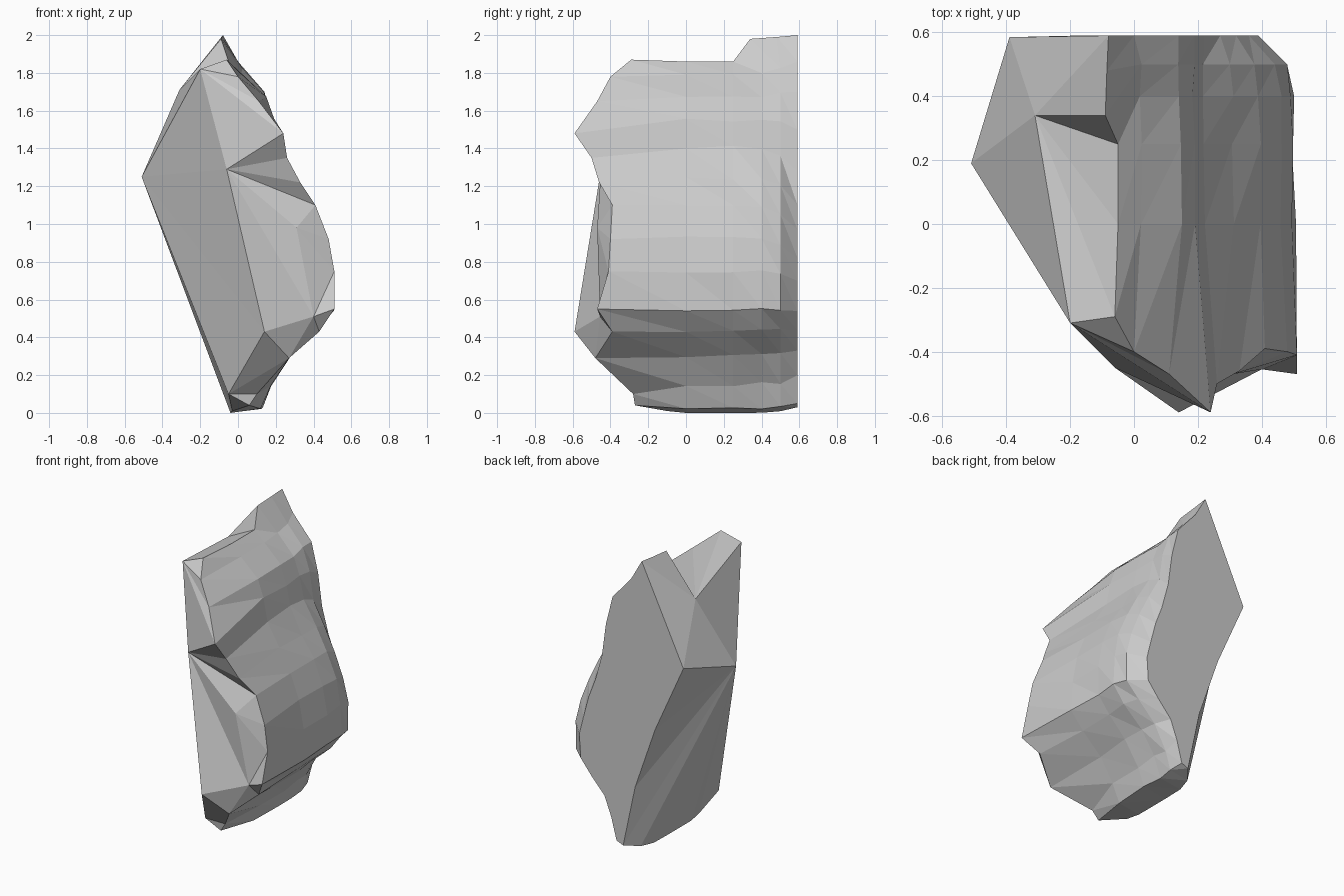
import bpy, bmesh, random
from mathutils import Vector

if "Cube" in bpy.data.objects:
    bpy.data.objects.remove(bpy.data.objects["Cube"])

random.seed(4)

# Layered right-hand side: broken front edge (x, y, z), then middle and back profiles (x, z)
front = [(-.06, -.29, 1.87), (0, -.40, 1.78), (.11, -.47, 1.65), (.24, -.59, 1.48), (.26, -.50, 1.35),
         (.33, -.46, 1.22), (.41, -.39, 1.10), (.48, -.40, .92), (.51, -.41, .75), (.51, -.47, .55),
         (.43, -.39, .43), (.27, -.48, .29), (.10, -.28, .10), (.06, -.27, .04), (-.03, -.10, .01)]
middle = [(-.05, 1.86), (.03, 1.80), (.15, 1.68), (.19, 1.55), (.22, 1.41), (.31, 1.24), (.40, 1.10),
          (.47, .93), (.50, .75), (.505, .55), (.42, .43), (.28, .30), (.18, .15), (.13, .03), (-.04, 0)]
back = [(-.08, 2.0), (0, 1.86), (.14, 1.70), (.19, 1.50), (.22, 1.28), (.27, 1.10), (.32, .97),
        (.36, .82), (.39, .70), (.38, .54), (.30, .44), (.20, .33), (.15, .20), (.11, .05), (.06, .03)]

# (y, blend from middle to back) for each section behind the broken edge
sections = [(0.0, 0), (.25, 0), (.40, .03), (.50, .3), (.59, 1)]

bm = bmesh.new()


def v(x, y, z):
    return bm.verts.new((x, y, z))


def fan(apex, ring):
    for p, q in zip(ring, ring[1:]):
        bm.faces.new((apex, p, q))


rows = []
for i, (f, m, b) in enumerate(zip(front, middle, back)):
    row = [v(*f)]
    for y, t in sections:
        p = Vector((m[0], y, m[1])).lerp(Vector((b[0], y, b[1])), t)
        if 0 < i < 14 and y < .55:
            p.x += random.uniform(-.012, .004)
            p.z += random.uniform(-.012, .012)
            if i in (8, 9) and y == .50:      # small chipped knob near the back
                p.x += .02
        row.append(v(*p))
    rows.append(row)

# Raised crest at the back of the top edge
rows[0][3].co = (-.09, .34, 1.98)
rows[0][4].co = (-.085, .48, 1.99)

for r, s in zip(rows, rows[1:]):
    for j in range(len(sections)):
        bm.faces.new((r[j], r[j + 1], s[j + 1]))
        bm.faces.new((r[j], s[j + 1], s[j]))

# Main corners of the coarse broken faces
top_front = v(-.20, -.31, 1.82)
notch = v(-.06, -.45, 1.29)
ledge = v(.31, -.47, .98)
ledge_low = v(.40, -.455, .51)
low_front = v(.14, -.59, .43)
foot = v(-.05, -.28, .10)
left = v(-.51, .19, 1.25)
top_left = v(-.31, .34, 1.71)
back_left = v(-.39, .585, 1.35)
back_mid = v(-.18, .59, .88)
back_low = v(-.03, .59, .45)
R = [r[0] for r in rows]

# Front faces
fan(top_front, R[:4] + [notch])
fan(notch, R[3:7] + [ledge, ledge_low, low_front])
fan(ledge, R[6:9] + [ledge_low])
fan(ledge_low, R[8:12] + [low_front])
fan(foot, [low_front] + R[11:15])

# Left and top faces
crest = rows[0]
fan(top_left, [top_front] + crest + [back_left])
fan(left, [back_left, back_mid, back_low] + rows[14][::-1] +
    [foot, low_front, notch, top_front, top_left, back_left])

# Flat back face
bm.faces.new([r[-1] for r in rows] + [back_low, back_mid, back_left])

bmesh.ops.recalc_face_normals(bm, faces=bm.faces)
mesh = bpy.data.meshes.new("rock_fragment")
bm.to_mesh(mesh)
bm.free()
bpy.context.collection.objects.link(bpy.data.objects.new("rock_fragment", mesh))
